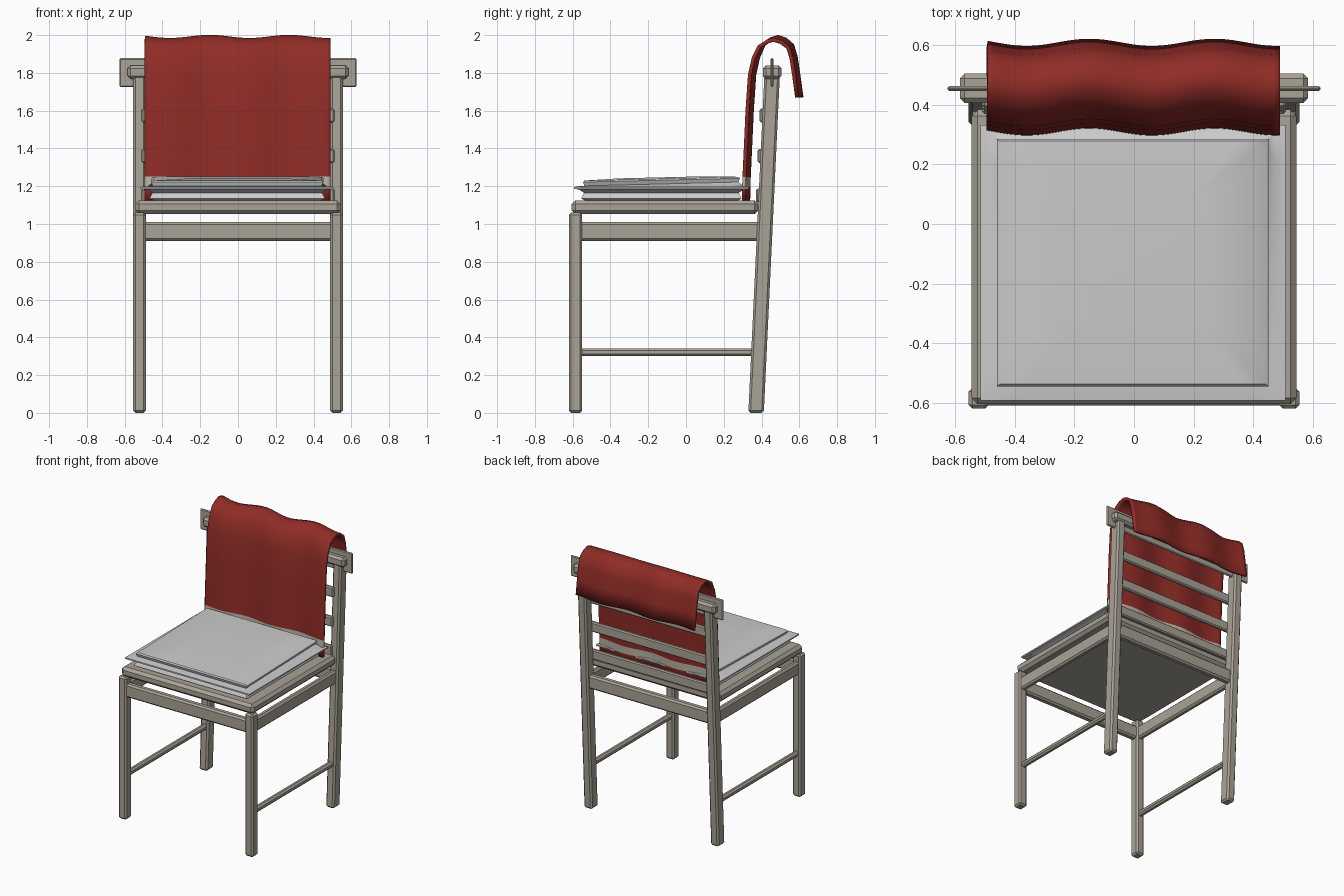
import bpy, bmesh, math
from mathutils import Vector

if "Cube" in bpy.data.objects:
    bpy.data.objects.remove(bpy.data.objects["Cube"])


def material(name, rgb):
    m = bpy.data.materials.new(name)
    m.diffuse_color = (*rgb, 1)
    m.use_nodes = True
    m.node_tree.nodes["Principled BSDF"].inputs["Base Color"].default_value = m.diffuse_color
    return m


WOOD = material("wood", (0.40, 0.37, 0.31))
CLOTH = material("red_cloth", (0.28, 0.025, 0.02))
STRIPE = material("pale_stripe", (0.50, 0.46, 0.38))


def add_object(name, bm, *mats):
    bmesh.ops.recalc_face_normals(bm, faces=bm.faces)
    me = bpy.data.meshes.new(name)
    bm.to_mesh(me)
    bm.free()
    ob = bpy.data.objects.new(name, me)
    bpy.context.collection.objects.link(ob)
    for m in mats:
        me.materials.append(m)
    return ob


def beam(name, x, y, z, bevel=0.012, lean=0.0):
    """Chamfered block between (min, max) ranges; lean shears y along z."""
    bm = bmesh.new()
    bmesh.ops.create_cube(bm, size=1)
    for v in bm.verts:
        v.co = Vector([r[0] + (c + 0.5) * (r[1] - r[0]) for c, r in zip(v.co, (x, y, z))])
    bmesh.ops.bevel(bm, geom=bm.edges[:], offset=bevel, segments=1, affect='EDGES')
    for v in bm.verts:
        v.co.y += lean * v.co.z
    return add_object(name, bm, WOOD)


# Legs, side rails and stretchers
LEAN = 0.0475
for side, s in (("left", -1), ("right", 1)):
    def span(a, b):
        return tuple(sorted((s * a, s * b)))
    beam(f"front_leg_{side}", span(0.488, 0.555), (-0.62, -0.55), (0, 1.06))
    beam(f"rear_leg_{side}", span(0.488, 0.555), (0.33, 0.412), (0, 1.84), lean=LEAN)
    beam(f"side_rail_{side}", span(0.50, 0.543), (-0.57, 0.40), (0.91, 1.01))
    beam(f"stretcher_{side}", span(0.50, 0.54), (-0.57, 0.37), (0.30, 0.342))

# Front and back rails
beam("front_rail", (-0.51, 0.51), (-0.61, -0.56), (0.91, 1.01))
beam("back_rail", (-0.51, 0.51), (0.39, 0.44), (0.91, 1.01))

# Seat board
beam("seat", (-0.545, 0.545), (-0.605, 0.383), (1.052, 1.125), bevel=0.02)

# Back slats
for i, z in enumerate((1.15, 1.36, 1.575)):
    y = 0.315 + LEAN * z
    beam(f"back_slat_{i + 1}", (-0.51, 0.51), (y, y + 0.03), (z - 0.037, z + 0.037), bevel=0.008)

# Head rail with a thin raised fin
beam("head_rail", (-0.585, 0.585), (0.407, 0.505), (1.768, 1.84), bevel=0.016)
beam("head_rail_fin", (-0.627, 0.627), (0.447, 0.463), (1.725, 1.878), bevel=0.006)

# Cushion: stacked square rings (half width, half depth, height) with a seam flange
N = 10
bm = bmesh.new()
rings = []
profile = [(0.44, 0.40, 1.122), (0.465, 0.425, 1.135), (0.45, 0.41, 1.165),
           (0.475, 0.435, 1.182), (0.512, 0.462, 1.186), (0.512, 0.462, 1.196),
           (0.475, 0.435, 1.200), (0.447, 0.408, 1.212), (0.456, 0.415, 1.232),
           (0.447, 0.408, 1.240), (0.25, 0.22, 1.247)]
corners = [(-1, -1), (1, -1), (1, 1), (-1, 1)]
for w, d, z in profile:
    ring = []
    for k in range(4):
        a, b = corners[k], corners[(k + 1) % 4]
        for j in range(N):
            t = j / N
            px, py = a[0] + (b[0] - a[0]) * t, a[1] + (b[1] - a[1]) * t
            tilt = 0.010 * py * d / 0.41 if z > 1.2 else 0
            ring.append(bm.verts.new((px * w - 0.004, py * d - 0.13, z + tilt)))
    rings.append(ring)
for r0, r1 in zip(rings, rings[1:]):
    for i in range(len(r0)):
        j = (i + 1) % len(r0)
        bm.faces.new((r0[i], r0[j], r1[j], r1[i]))
bm.faces.new(rings[0])
bm.faces.new(rings[-1])
cushion = add_object("seat_cushion", bm)

# Draped cloth: wavy sheet swept along a side profile, with a pale stripe near the front hem
path = [(0.318, 1.12), (0.319, 1.195), (0.321, 1.25), (0.328, 1.40), (0.337, 1.60), (0.350, 1.79),
        (0.370, 1.88), (0.400, 1.945), (0.440, 1.972), (0.475, 1.983), (0.515, 1.970),
        (0.552, 1.940), (0.570, 1.880), (0.585, 1.78), (0.600, 1.67)]
COLS = 48
bm = bmesh.new()
grid = []
for k, (y, z) in enumerate(path):
    over = max(0.0, (z - 1.85) / 0.13)
    row = []
    for c in range(COLS + 1):
        x = -0.493 + 0.983 * c / COLS
        wave = math.cos(2 * math.pi * (x + 0.15) / 0.42)
        row.append(bm.verts.new((x, y + 0.012 * wave, z + 0.008 * wave * over)))
    grid.append(row)
for k in range(len(path) - 1):
    for c in range(COLS):
        f = bm.faces.new((grid[k][c], grid[k][c + 1], grid[k + 1][c + 1], grid[k + 1][c]))
        f.material_index = 1 if k == 1 else 0
drape = add_object("draped_cloth", bm, CLOTH, STRIPE)
solid = drape.modifiers.new("thickness", 'SOLIDIFY')
solid.thickness = 0.02
solid.offset = 0

# Smooth the soft parts only
for ob in (cushion, drape):
    bpy.ops.object.select_all(action='DESELECT')
    ob.select_set(True)
    bpy.context.view_layer.objects.active = ob
    bpy.ops.object.shade_smooth_by_angle(angle=math.radians(40))
